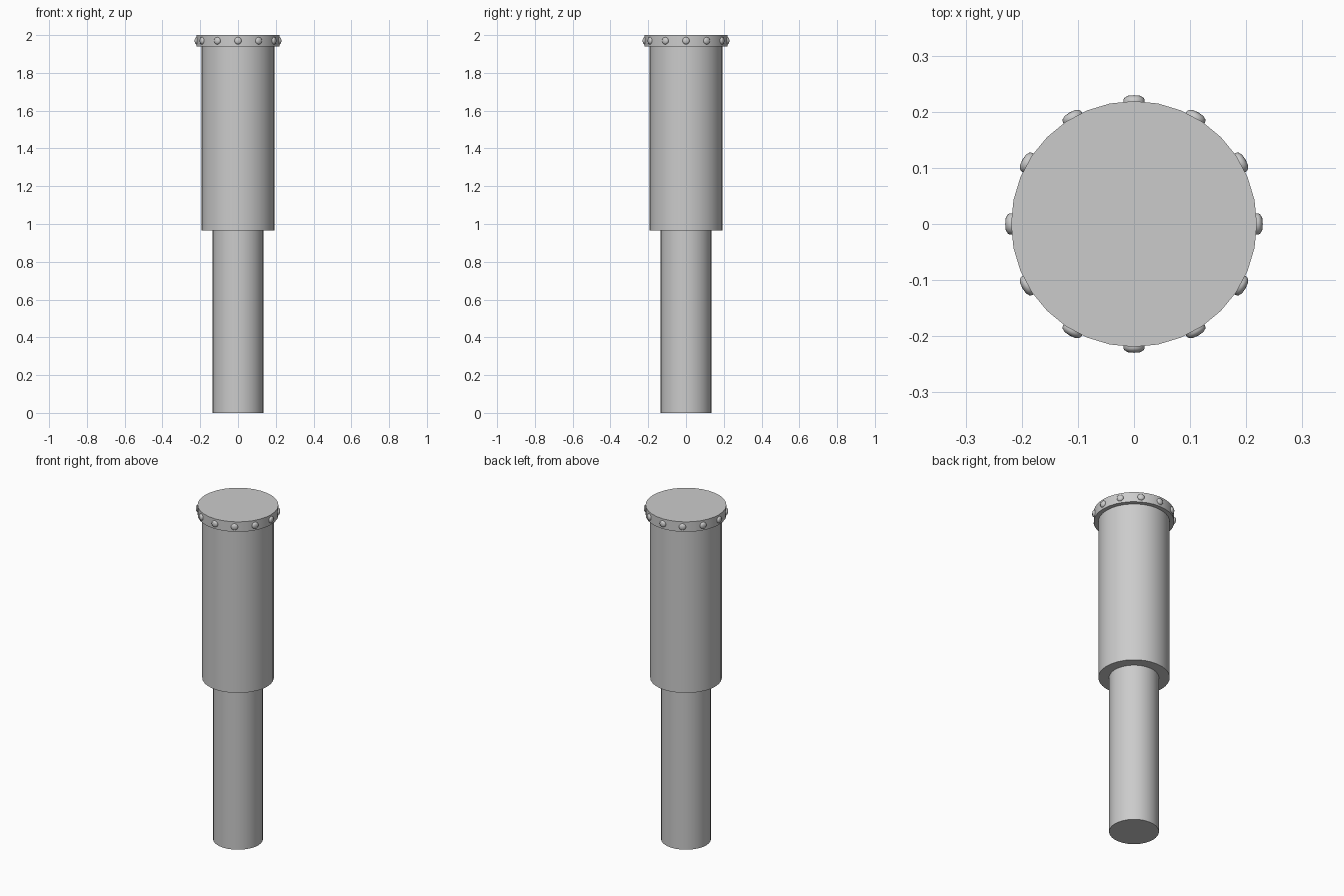
import bpy, bmesh
from math import pi, radians
from mathutils import Matrix

if "Cube" in bpy.data.objects:
    bpy.data.objects.remove(bpy.data.objects["Cube"])

SIDES = 32


def finish(name, bm):
    bmesh.ops.recalc_face_normals(bm, faces=bm.faces)
    me = bpy.data.meshes.new(name)
    bm.to_mesh(me)
    bm.free()
    ob = bpy.data.objects.new(name, me)
    bpy.context.collection.objects.link(ob)
    bpy.ops.object.select_all(action='DESELECT')
    ob.select_set(True)
    bpy.context.view_layer.objects.active = ob
    bpy.ops.object.shade_smooth_by_angle(angle=radians(35))
    return ob


def cylinder(name, r, z0, z1):
    bm = bmesh.new()
    bmesh.ops.create_cone(bm, cap_ends=True, segments=SIDES, radius1=r, radius2=r,
                          depth=z1 - z0, matrix=Matrix.Translation((0, 0, (z0 + z1) / 2)))
    return finish(name, bm)


# Stepped post
cylinder("lower_shaft", 0.135, 0.0, 0.965)
cylinder("upper_sleeve", 0.194, 0.965, 1.94)
cylinder("top_collar", 0.219, 1.94, 2.0)

# Domed rivets around the collar
profile = [(0.019, 0.212), (0.019, 0.221), (0.017, 0.225), (0.011, 0.2285), (0, 0.2295)]
for i in range(12):
    bm = bmesh.new()
    verts = [bm.verts.new((r, 0, h)) for r, h in profile]
    edges = [bm.edges.new(p) for p in zip(verts, verts[1:])]
    bmesh.ops.spin(bm, geom=verts + edges, axis=(0, 0, 1), cent=(0, 0, 0),
                   angle=2 * pi, steps=16, use_duplicate=False)
    bmesh.ops.remove_doubles(bm, verts=bm.verts, dist=1e-5)
    place = (Matrix.Translation((0, 0, 1.97)) @ Matrix.Rotation(i * pi / 6, 4, 'Z')
             @ Matrix.Rotation(pi / 2, 4, 'Y'))
    bmesh.ops.transform(bm, matrix=place, verts=bm.verts)
    finish(f"rivet_{i + 1}", bm)
